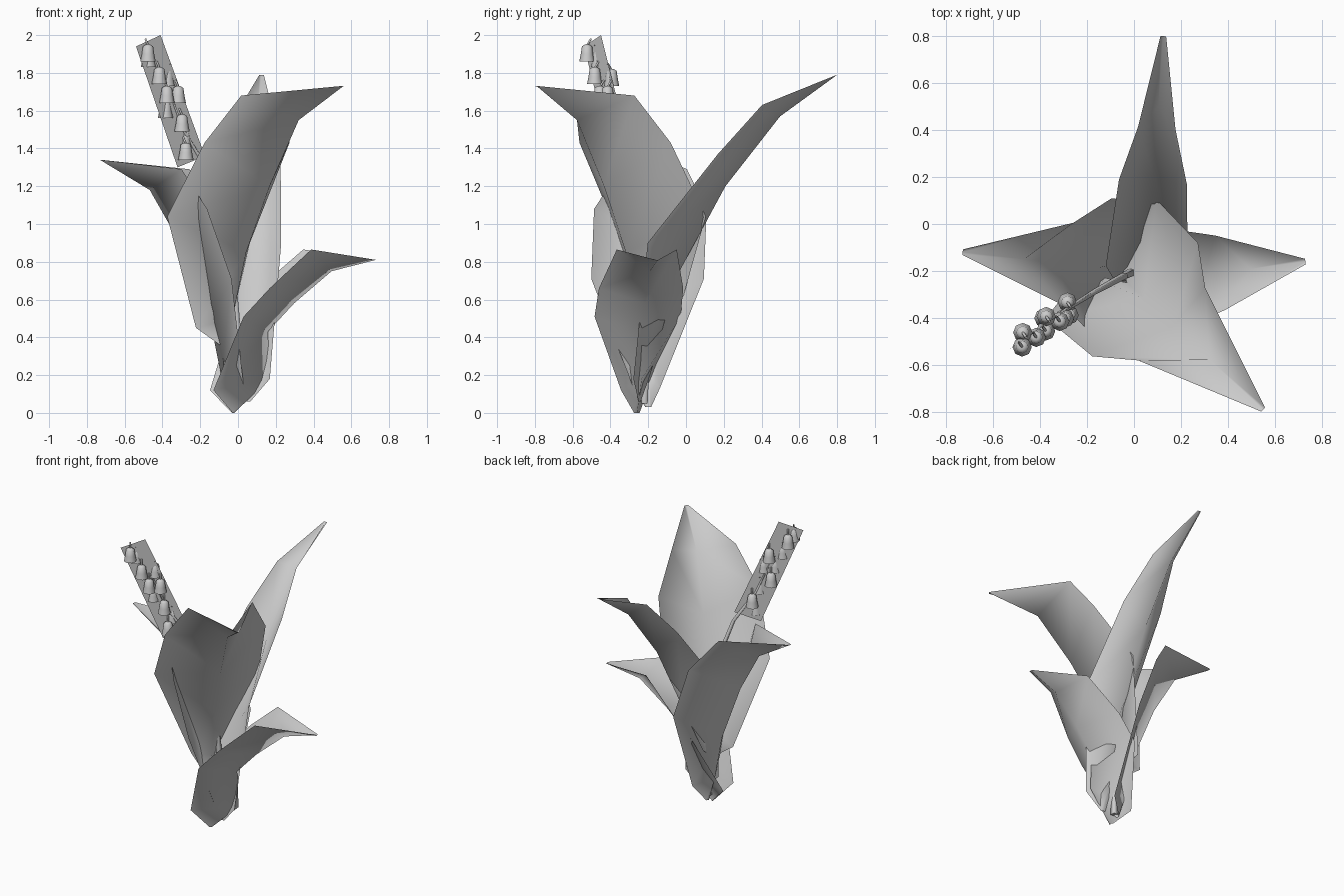
import bpy, bmesh, math
from mathutils import Vector, Matrix

if "Cube" in bpy.data.objects:
    bpy.data.objects.remove(bpy.data.objects["Cube"])


def add_object(name, bm, smooth=True):
    bmesh.ops.remove_doubles(bm, verts=bm.verts, dist=0.0005)
    for f in bm.faces:
        f.smooth = smooth
    me = bpy.data.meshes.new(name)
    bm.to_mesh(me)
    bm.free()
    ob = bpy.data.objects.new(name, me)
    bpy.context.collection.objects.link(ob)
    return ob


def leaf(name, base, tip, rows):
    """Folded leaf; each row = edge reach, edge z, half width, midrib reach, midrib z."""
    b, t = Vector(base), Vector(tip)
    d = Vector((t.x - b.x, t.y - b.y, 0)).normalized()
    s = Vector((-d.y, d.x, 0))
    o = Vector((b.x, b.y, 0))
    bm = bmesh.new()
    grid = [[bm.verts.new(b - s * .015), bm.verts.new(b + d * .01), bm.verts.new(b + s * .015)]]
    for er, ez, w, mr, mz in rows:
        edge = o + d * er + Vector((0, 0, ez))
        mid = o + d * mr + Vector((0, 0, mz))
        grid.append([bm.verts.new(edge - s * w), bm.verts.new(mid), bm.verts.new(edge + s * w)])
    grid.append([bm.verts.new(t - s * .012), bm.verts.new(t), bm.verts.new(t + s * .012)])
    for r0, r1 in zip(grid, grid[1:]):
        for i in range(2):
            bm.faces.new((r0[i], r0[i + 1], r1[i + 1], r1[i]))
    return add_object(name, bm)


# Four folded leaves
leaf("tall_front_leaf", (-.03, -.25, .32), (.55, -.79, 1.73), [
    (-.17, .45, .1, 0, .5), (-.15, 1.04, .345, .1, .85), (.106, 1.43, .33, .27, 1.2),
    (.26, 1.68, .21, .48, 1.55)])
leaf("back_leaf", (.05, -.25, .06), (.125, .8, 1.79), [
    (-.02, .18, .12, .06, .2), (.06, .9, .175, .2, .72), (.43, 1.37, .145, .46, 1.2),
    (.66, 1.63, .08, .75, 1.57)])
leaf("left_leaf", (-.03, -.2, .03), (-.73, -.12, 1.34), [
    (-.07, .13, .07, .06, .2), (-.03, .71, .3, .12, .5), (.1, 1.08, .3, .28, .9),
    (.25, 1.29, .178, .44, 1.18)])
leaf("right_leaf", (-.03, -.26, 0), (.73, -.16, .81), [
    (-.11, .12, .07, .2, .18), (.03, .51, .23, .19, .43), (.17, .66, .225, .33, .58),
    (.4, .865, .16, .53, .75)])

# Flower stem, tapering upward
curve = bpy.data.curves.new("stem_path", 'CURVE')
curve.dimensions = '3D'
curve.bevel_depth = 0.024
curve.bevel_resolution = 0
curve.use_fill_caps = True
path = [(-.02, -.22, .05), (.0, -.2, .45), (-.04, -.22, .9), (-.17, -.29, 1.3),
        (-.29, -.365, 1.5), (-.38, -.43, 1.75)]
sp = curve.splines.new('POLY')
sp.points.add(len(path) - 1)
for i, p in enumerate(path):
    sp.points[i].co = (*p, 1)
    sp.points[i].radius = 1 - .16 * i
stem = bpy.data.objects.new("stem", curve)
bpy.context.collection.objects.link(stem)

# Flat flower spray panel
bm = bmesh.new()
bm.faces.new([bm.verts.new(c) for c in (
    (-.32, -.38, 1.3), (-.175, -.29, 1.36), (-.41, -.45, 2.0), (-.54, -.54, 1.94))])
add_object("flower_panel", bm, False)


# Bell flowers on both sides of the panel
def bell(name, x, z, side):
    n = Vector((.55, -.83, 0))
    on_panel = Vector((x, -.17 + .68 * x, z))
    c = on_panel + n * side * .025
    bm = bmesh.new()
    rings = []
    for r, h in ((.012, .05), (.027, .04), (.033, 0), (.041, -.04)):
        rings.append([bm.verts.new(c + Vector((r * math.cos(a), r * math.sin(a), h)))
                      for a in (i * math.tau / 8 for i in range(8))])
    for a, b in zip(rings, rings[1:]):
        for i in range(8):
            bm.faces.new((b[i], b[(i + 1) % 8], a[(i + 1) % 8], a[i]))
    bm.faces.new(rings[0])
    # short stalk back to the panel
    top = c + Vector((0, 0, .045))
    back = on_panel + Vector((0, 0, .08))
    axis = back - top
    rot = axis.to_track_quat('Z', 'Y').to_matrix().to_4x4()
    bmesh.ops.create_cone(bm, segments=4, radius1=.006, radius2=.006, depth=axis.length,
                          matrix=Matrix.Translation((top + back) / 2) @ rot)
    add_object(name, bm)


fronts = [(-.49, 1.9), (-.43, 1.78), (-.39, 1.68), (-.33, 1.68), (-.31, 1.53), (-.29, 1.38)]
backs = [(-.46, 1.87), (-.36, 1.77), (-.37, 1.6), (-.27, 1.45)]
for i, (x, z) in enumerate(fronts):
    bell(f"front_bell_{i + 1}", x, z, 1)
for i, (x, z) in enumerate(backs):
    bell(f"back_bell_{i + 1}", x, z, -1)
